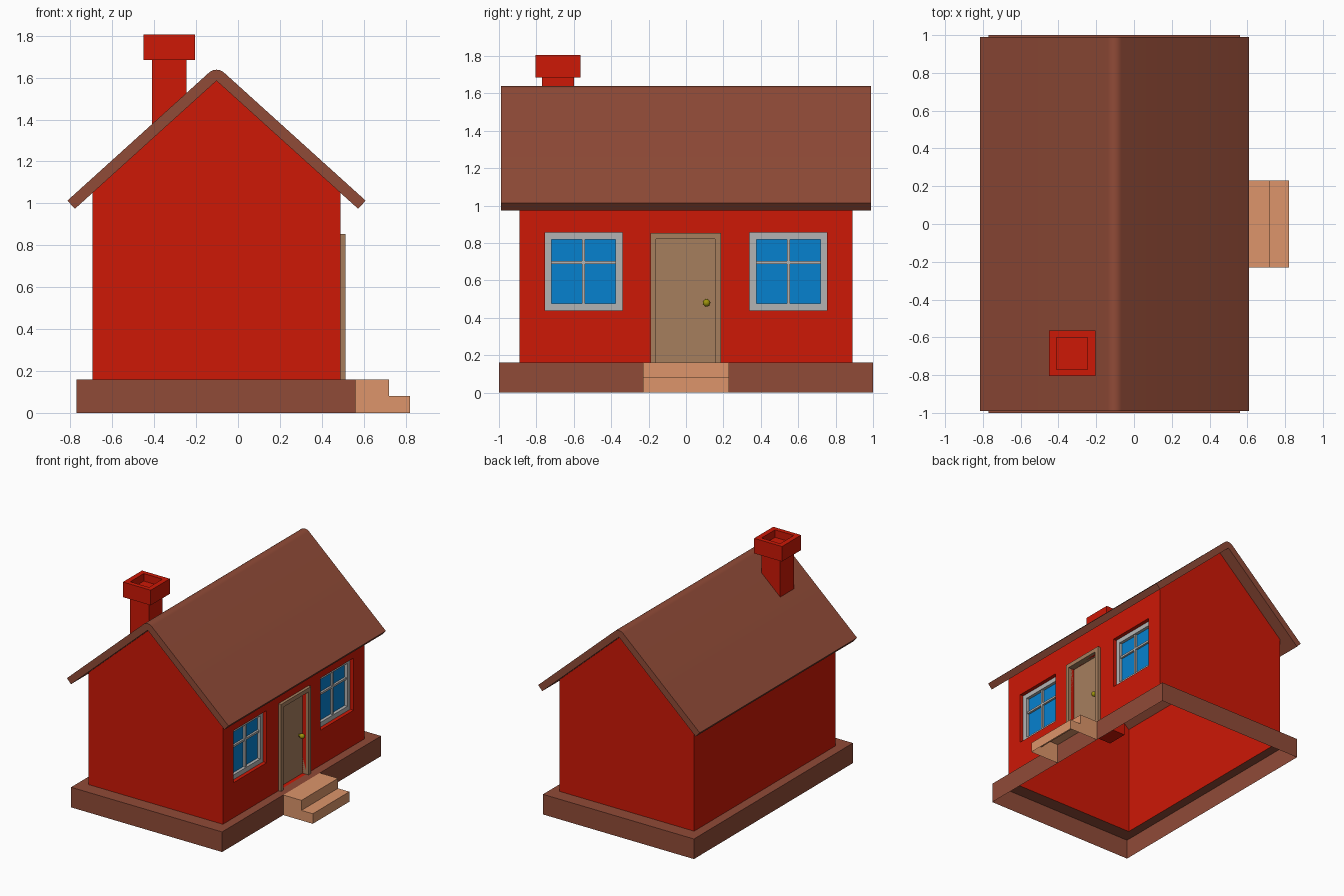
import bpy, bmesh, math
from mathutils import Vector

if "Cube" in bpy.data.objects:
    bpy.data.objects.remove(bpy.data.objects["Cube"])


def material(name, rgb):
    m = bpy.data.materials.new(name)
    m.diffuse_color = [(c / 255) ** 2.2 for c in rgb] + [1]
    m.use_nodes = True
    m.node_tree.nodes["Principled BSDF"].inputs["Base Color"].default_value = m.diffuse_color
    return m


RED = material("red_paint", (204, 30, 14))
BROWN = material("brown_tile", (143, 76, 58))
TAN = material("tan_wood", (165, 126, 94))
STEP = material("step_stone", (220, 148, 106))
BLUE = material("blue_glass", (15, 128, 206))
BRASS = material("brass", (155, 145, 20))
GREY = material("grey_frame", (178, 178, 178))


def finish(name, bm, mat, recalc=True):
    if recalc:
        bmesh.ops.recalc_face_normals(bm, faces=bm.faces)
    me = bpy.data.meshes.new(name)
    bm.to_mesh(me)
    bm.free()
    me.materials.append(mat)
    ob = bpy.data.objects.new(name, me)
    bpy.context.collection.objects.link(ob)
    return ob


def add_box(bm, x, y, z):
    vs = bmesh.ops.create_cube(bm, size=1)["verts"]
    for v in vs:
        v.co = [r[0] + (c + 0.5) * (r[1] - r[0]) for c, r in zip(v.co, (x, y, z))]
    return vs


def loft(name, loops, mat, closed=False, caps=()):
    """Bridge a list of equal point loops with quads."""
    bm = bmesh.new()
    rings = [[bm.verts.new(p) for p in loop] for loop in loops]
    pairs = list(zip(rings, rings[1:])) + ([(rings[-1], rings[0])] if closed else [])
    for a, b in pairs:
        n = len(a)
        for i in range(n):
            j = (i + 1) % n
            bm.faces.new((a[i], a[j], b[j], b[i]))
    for c in caps:
        bm.faces.new(rings[c])
    return finish(name, bm, mat)


def rect_z(x0, x1, y0, y1, z):
    return [(x0, y0, z), (x1, y0, z), (x1, y1, z), (x0, y1, z)]


def rect_x(x, y0, y1, z0, z1):
    return [(x, y0, z0), (x, y1, z0), (x, y1, z1), (x, y0, z1)]


CX, APEX, SLOPE = -0.1025, 1.585, 0.904
X0, X1, WY, FLOOR = -0.695, 0.49, 0.89, 0.16
EAVE = APEX - (X1 - CX) * SLOPE
WIN = (0.34, 0.755, 0.44, 0.855)
DOOR = (-0.16, 0.155, FLOOR, 0.82)

# Plinth: hollow, open below, with a ledge up to the walls
loft("plinth", [rect_z(-0.77, 0.56, -1, 1, 0), rect_z(-0.77, 0.56, -1, 1, FLOOR),
                rect_z(X0, X1, -WY, WY, FLOOR)], BROWN)

# Walls: thin gabled shell, open below
bm = bmesh.new()
outline = [(X0, FLOOR), (X0, EAVE), (CX, APEX), (X1, EAVE), (X1, FLOOR)]
f, b = [[bm.verts.new((x, y, z)) for x, z in outline] for y in (-WY, WY)]
bm.faces.new(f[::-1])
bm.faces.new(b)
bm.faces.new((f[0], f[1], b[1], b[0]))
bm.faces.new((f[3], f[4], b[4], b[3]))
bmesh.ops.recalc_face_normals(bm, faces=bm.faces)


def facade():
    return [q for q in bm.faces if q.normal.x > 0.9 and q.calc_center_median().x > 0.48]


# Cut the facade along opening edges, then push the openings in
cuts = [((0, y, 0), (0, 1, 0)) for y in (-0.755, -0.34, DOOR[0], DOOR[1], 0.34, 0.755)]
cuts += [((0, 0, z), (0, 0, 1)) for z in (0.44, 0.82, 0.855)]
for co, no in cuts:
    bm.normal_update()
    fs = facade()
    es = list({e for q in fs for e in q.edges})
    vs = list({v for q in fs for v in q.verts})
    bmesh.ops.bisect_plane(bm, geom=vs + es + fs, plane_co=co, plane_no=no)
bm.normal_update()
for y0, y1, z0, z1 in (WIN, (-WIN[1], -WIN[0], WIN[2], WIN[3]), DOOR):
    hole = [q for q in facade() if y0 < q.calc_center_median().y < y1
            and z0 < q.calc_center_median().z < z1]
    moved = bmesh.ops.extrude_face_region(bm, geom=hole)["geom"]
    bmesh.ops.translate(bm, vec=(-0.07, 0, 0),
                        verts=[v for v in moved if isinstance(v, bmesh.types.BMVert)])
    left = [q for q in hole if q.is_valid]
    if left:
        bmesh.ops.delete(bm, geom=left, context='FACES')
    bm.normal_update()
finish("walls", bm, RED)

# Roof: bent slab with rounded ridge
T = 0.053
ang = math.atan(SLOPE)
run = 0.676
profile = [(CX - run, APEX - run * SLOPE), (CX, APEX), (CX + run, APEX - run * SLOPE)]
n = Vector((math.sin(ang), math.cos(ang))) * T
profile.append((CX + run + n.x, APEX - run * SLOPE + n.y))
for i in range(9):
    a = ang - 2 * ang * i / 8
    profile.append((CX + T * math.sin(a), APEX + T * math.cos(a)))
profile.append((CX - run - n.x, APEX - run * SLOPE + n.y))
roof = loft("roof", [[(x, y, z) for x, z in profile] for y in (-0.99, 0.99)],
            BROWN, caps=(0, 1))

# Chimney with flared cap and recessed flue
shaft = (-0.41, -0.245, -0.77, -0.6)
cap = (-0.45, -0.205, -0.805, -0.565)
loft("chimney", [rect_z(*shaft, 0.77), rect_z(*shaft, 1.685), rect_z(*cap, 1.685),
                 rect_z(*cap, 1.805), rect_z(*shaft, 1.805), rect_z(*shaft, 1.745)],
     RED, caps=(0, 5))

# Windows: frame, glazing bars and glass, one on each side of the door
for side, s in (("left", -1), ("right", 1)):
    y0, y1 = sorted((s * WIN[0], s * WIN[1]))
    z0, z1, w = WIN[2], WIN[3], 0.037
    outer = (y0, y1, z0, z1)
    inner = (y0 + w, y1 - w, z0 + w, z1 - w)
    loft(side + "_window_frame", [rect_x(0.425, *outer), rect_x(0.46, *outer),
                                  rect_x(0.46, *inner), rect_x(0.425, *inner)],
         GREY, closed=True)
    ym = (y0 + y1) / 2
    bm = bmesh.new()
    add_box(bm, (0.43, 0.452), (ym - 0.008, ym + 0.008), inner[2:])
    add_box(bm, (0.43, 0.451), inner[:2], (0.687, 0.703))
    finish(side + "_window_bars", bm, GREY)
    bm = bmesh.new()
    add_box(bm, (0.423, 0.435), inner[:2], inner[2:])
    finish(side + "_window_glass", bm, BLUE)

# Door: frame, recessed panel and knob
bm = bmesh.new()
add_box(bm, (0.45, 0.513), (-0.19, -0.16), (FLOOR, 0.853))
add_box(bm, (0.45, 0.513), (0.155, 0.187), (FLOOR, 0.853))
add_box(bm, (0.45, 0.513), (-0.16, 0.155), (0.82, 0.853))
finish("door_frame", bm, TAN)
bm = bmesh.new()
add_box(bm, (0.425, 0.46), DOOR[:2], DOOR[2:])
finish("door_panel", bm, TAN)
bpy.ops.mesh.primitive_uv_sphere_add(segments=16, ring_count=10, radius=0.02,
                                     location=(0.488, 0.11, 0.48))
knob = bpy.context.object
knob.name = "door_knob"
knob.data.materials.append(BRASS)
bpy.ops.mesh.primitive_cylinder_add(vertices=12, radius=0.009, depth=0.03,
                                    location=(0.47, 0.11, 0.48),
                                    rotation=(0, math.pi / 2, 0))
stem = bpy.context.object
stem.name = "knob_stem"
stem.data.materials.append(BRASS)

# Steps: hollow, open below and against the plinth
bm = bmesh.new()
prof = [(0.56, 0), (0.56, 0.16), (0.72, 0.16), (0.72, 0.08), (0.82, 0.08), (0.82, 0)]
f, b = [[bm.verts.new((x, y, z)) for x, z in prof] for y in (-0.23, 0.23)]
bm.faces.new(f)
bm.faces.new(b[::-1])
for i in range(1, 5):
    bm.faces.new((f[i], b[i], b[i + 1], f[i + 1]))
finish("front_steps", bm, STEP)

# Smooth the rounded parts
for ob in (roof, knob, stem):
    bpy.ops.object.select_all(action='DESELECT')
    ob.select_set(True)
    bpy.context.view_layer.objects.active = ob
    bpy.ops.object.shade_smooth_by_angle(angle=math.radians(30))
